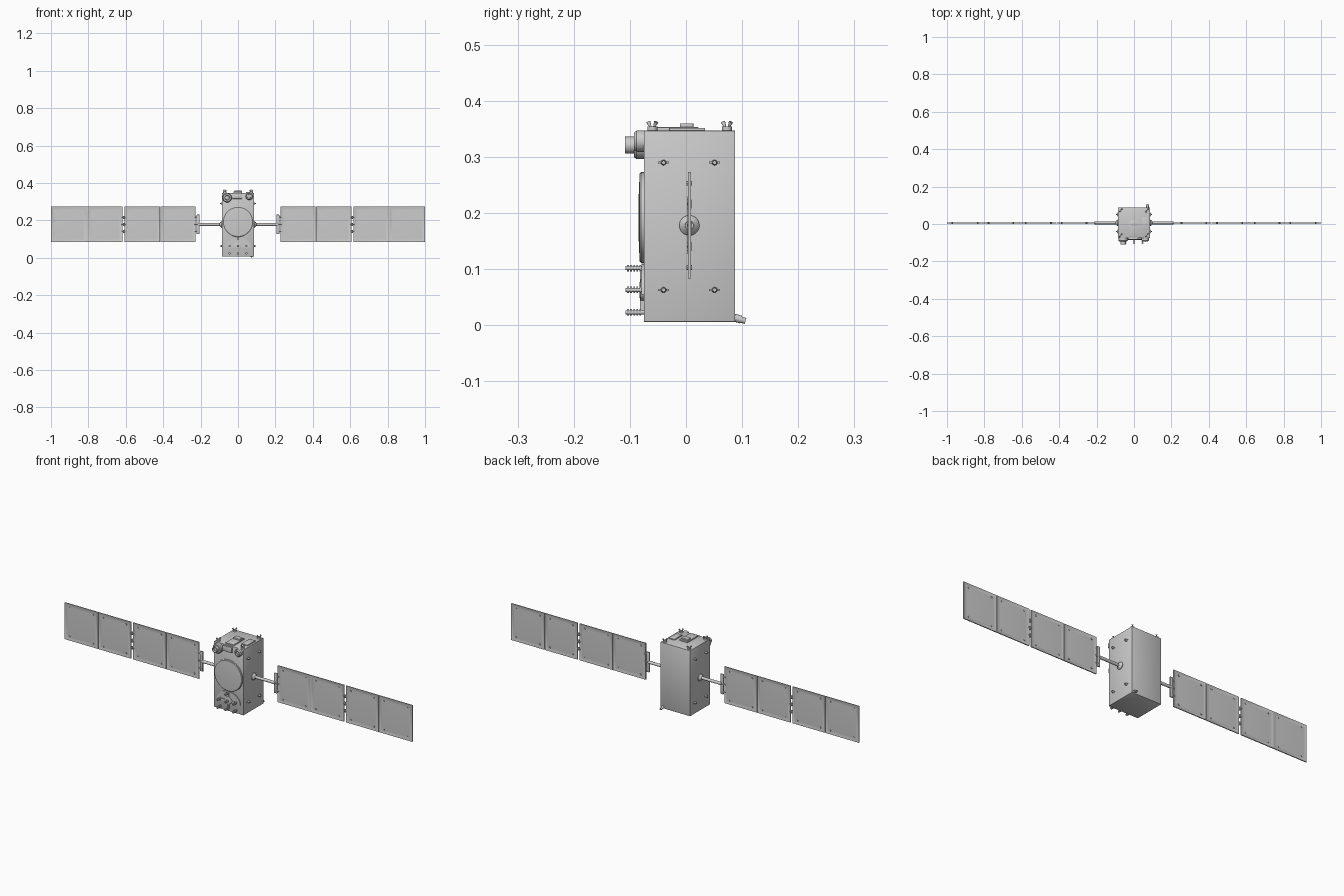
import bpy, bmesh, math
from mathutils import Vector

if "Cube" in bpy.data.objects:
    bpy.data.objects.remove(bpy.data.objects["Cube"])


def box(name, x, y, z, bevel=0):
    """Box from (min, max) ranges on each axis."""
    bm = bmesh.new()
    bmesh.ops.create_cube(bm, size=1)
    for v in bm.verts:
        for i, r in enumerate((x, y, z)):
            v.co[i] = r[0] if v.co[i] < 0 else r[1]
    if bevel:
        bmesh.ops.bevel(bm, geom=bm.edges[:], offset=bevel, segments=2, affect='EDGES', profile=0.5)
    return finish(name, bm)


def lathe(name, start, direction, profile, seg=24):
    """Turned part: profile of (radius, distance along direction)."""
    bm = bmesh.new()
    q = Vector((0, 0, 1)).rotation_difference(Vector(direction).normalized())
    rings = []
    for r, h in profile:
        ring = []
        for i in range(seg):
            a = 2 * math.pi * i / seg
            ring.append(bm.verts.new(Vector(start) + q @ Vector((r * math.cos(a), r * math.sin(a), h))))
        rings.append(ring)
    for a, b in zip(rings, rings[1:]):
        for i in range(seg):
            j = (i + 1) % seg
            bm.faces.new((a[i], a[j], b[j], b[i]))
    bm.faces.new(rings[0][::-1])
    bm.faces.new(rings[-1])
    return finish(name, bm)


def rod(name, a, b, r, seg=16):
    d = Vector(b) - Vector(a)
    return lathe(name, a, d, [(r, 0), (r, d.length)], seg)


def finish(name, bm):
    bmesh.ops.recalc_face_normals(bm, faces=bm.faces[:])
    me = bpy.data.meshes.new(name)
    bm.to_mesh(me)
    bm.free()
    ob = bpy.data.objects.new(name, me)
    bpy.context.collection.objects.link(ob)
    return ob


def solar_panel(name, x0, x1):
    """Thin slab with a raised border and a gently padded face on both sides."""
    bm = bmesh.new()
    bmesh.ops.create_cube(bm, size=1)
    for v in bm.verts:
        v.co = (x0 if v.co.x < 0 else x1, 0.006 + v.co.y * 0.005, 0.178 + v.co.z * 0.19)
    big = [f for f in bm.faces if abs(f.normal.y) > 0.9]
    bmesh.ops.inset_individual(bm, faces=big, thickness=0.005, depth=0)
    bmesh.ops.inset_individual(bm, faces=big, thickness=0.003, depth=-0.001)
    bmesh.ops.inset_individual(bm, faces=big, thickness=0.018, depth=0.0007)
    return finish(name, bm)


FRONT, UP = (0, -1, 0), (0, 0, 1)

# Main bus
box("bus_body", (-0.085, 0.085), (-0.075, 0.0875), (0.006, 0.347), 0.0012)

# Solar wings, mirrored by sign
for s, side in ((-1, "left"), (1, "right")):
    rng = lambda a, b: (min(s * a, s * b), max(s * a, s * b))
    lathe(f"{side}_boom_root", (s * 0.084, 0.006, 0.178), (s, 0, 0),
          [(0.018, 0), (0.018, 0.004), (0.012, 0.011), (0.008, 0.014)])
    rod(f"{side}_boom", (s * 0.085, 0.006, 0.178), (s * 0.21, 0.006, 0.178), 0.0075)
    box(f"{side}_yoke", rng(0.205, 0.221), (0.003, 0.009), (0.126, 0.23), 0.001)
    for z in (0.14, 0.178, 0.216):
        rod(f"{side}_yoke_hinge", (s * 0.216, 0.006, z), (s * 0.232, 0.006, z), 0.0035, 10)
        rod(f"{side}_mid_hinge", (s * 0.602, 0.006, z), (s * 0.622, 0.006, z), 0.0035, 10)
        rod(f"{side}_hinge_pin", (s * 0.612, 0.006, z - 0.008), (s * 0.612, 0.006, z + 0.008), 0.004, 10)
    for i, (a, b) in enumerate(((0.226, 0.414), (0.416, 0.606), (0.618, 0.806), (0.808, 1.0))):
        solar_panel(f"{side}_panel_{i + 1}", *rng(a, b))
        for x in (a + 0.028, b - 0.028):
            for z in (0.103, 0.253):
                rod(f"{side}_panel_stud", (s * x, 0.001, z), (s * x, 0.011, z), 0.0045, 10)
    # Side wall hold-down studs
    for y in (-0.04, 0.051):
        for z in (0.063, 0.29):
            box(f"{side}_stud_base", rng(0.084, 0.088), (y - 0.01, y + 0.01), (z - 0.0015, z + 0.0015))
            lathe(f"{side}_stud", (s * 0.084, y, z), (s, 0, 0),
                  [(0.005, 0), (0.005, 0.006), (0.0035, 0.009), (0.0035, 0.013)], 12)

# Large front dish
lathe("front_dish", (0, -0.074, 0.192), FRONT,
      [(0.081, 0), (0.081, 0.006), (0.078, 0.0085), (0.06, 0.0095), (0.035, 0.0105), (0.01, 0.011)], 48)

# Domed antenna plate below the dish
bm = bmesh.new()
outline = [(-0.068, 0.055), (0.068, 0.055)]
outline += [(0.068 * math.cos(t), 0.055 + 0.055 * math.sin(t))
            for t in [math.pi * i / 16 for i in range(1, 16)]]
f = bm.faces.new([bm.verts.new((x, -0.074, z)) for x, z in outline])
ext = bmesh.ops.extrude_face_region(bm, geom=[f])
bmesh.ops.translate(bm, vec=(0, -0.005, 0), verts=[v for v in ext["geom"] if isinstance(v, bmesh.types.BMVert)])
finish("antenna_plate", bm)
lathe("antenna_hub", (0, -0.074, 0.063), FRONT, [(0.019, 0), (0.019, 0.007), (0.012, 0.009)])
box("antenna_cross_bar", (-0.05, 0.05), (-0.082, -0.075), (0.06, 0.066))
box("antenna_cross_post", (-0.003, 0.003), (-0.082, -0.075), (0.02, 0.105))

# Ribbed antenna elements in a cross
for x, z in ((0, 0.063), (-0.045, 0.063), (0.045, 0.063), (0, 0.102), (0, 0.023), (-0.045, 0.023), (0.045, 0.023)):
    ribs = [(0.0035, 0)]
    for k in range(5):
        h = 0.005 + k * 0.0055
        ribs += [(0.0035, h), (0.006, h), (0.006, h + 0.003), (0.0035, h + 0.003)]
    lathe("antenna_element", (x, -0.075, z), FRONT, ribs + [(0.0035, 0.033)], 14)

# Two sensors at the top of the front
lathe("left_sensor", (-0.058, -0.074, 0.321), FRONT,
      [(0.025, 0), (0.025, 0.014), (0.021, 0.019), (0.015, 0.019), (0.015, 0.035), (0.012, 0.035), (0.011, 0.026)])
lathe("right_sensor", (0.06, -0.074, 0.328), FRONT,
      [(0.019, 0), (0.019, 0.014), (0.015, 0.019), (0.01, 0.019), (0.009, 0.012)])
box("front_sensor_box", (-0.03, 0.022), (-0.084, -0.074), (0.315, 0.344), 0.002)

# Roof equipment
box("roof_plate", (-0.025, 0.022), (-0.066, 0.022), (0.346, 0.353), 0.001)
box("roof_side_box", (0.042, 0.076), (-0.03, 0.034), (0.346, 0.352), 0.001)
box("roof_cap", (-0.02, 0.018), (-0.011, 0.013), (0.352, 0.36), 0.001)

# Paired thrusters at the roof corners
for x in (-0.07, 0.07):
    for y in (-0.06, 0.073):
        rod("corner_thruster_base", (x, y, 0.346), (x, y, 0.354), 0.009)
        for d in (-1, 1):
            lathe("corner_thruster", (x + d * 0.002, y + d * 0.002, 0.351), (d * 0.35, d * 0.45, 1),
                  [(0.002, 0), (0.002, 0.004), (0.004, 0.013), (0.003, 0.013), (0.001, 0.008)], 12)

# Tilted nozzle at the lower back corner
lathe("rear_nozzle", (0.072, 0.085, 0.014), (0, 1, -0.3),
      [(0.007, 0), (0.007, 0.014), (0.0055, 0.014), (0.0055, 0.022), (0.004, 0.022), (0.003, 0.016)], 16)

# Smooth the turned parts, keep edges sharp
for ob in bpy.context.collection.objects:
    ob.select_set(True)
    bpy.context.view_layer.objects.active = ob
bpy.ops.object.shade_smooth_by_angle(angle=math.radians(35))
